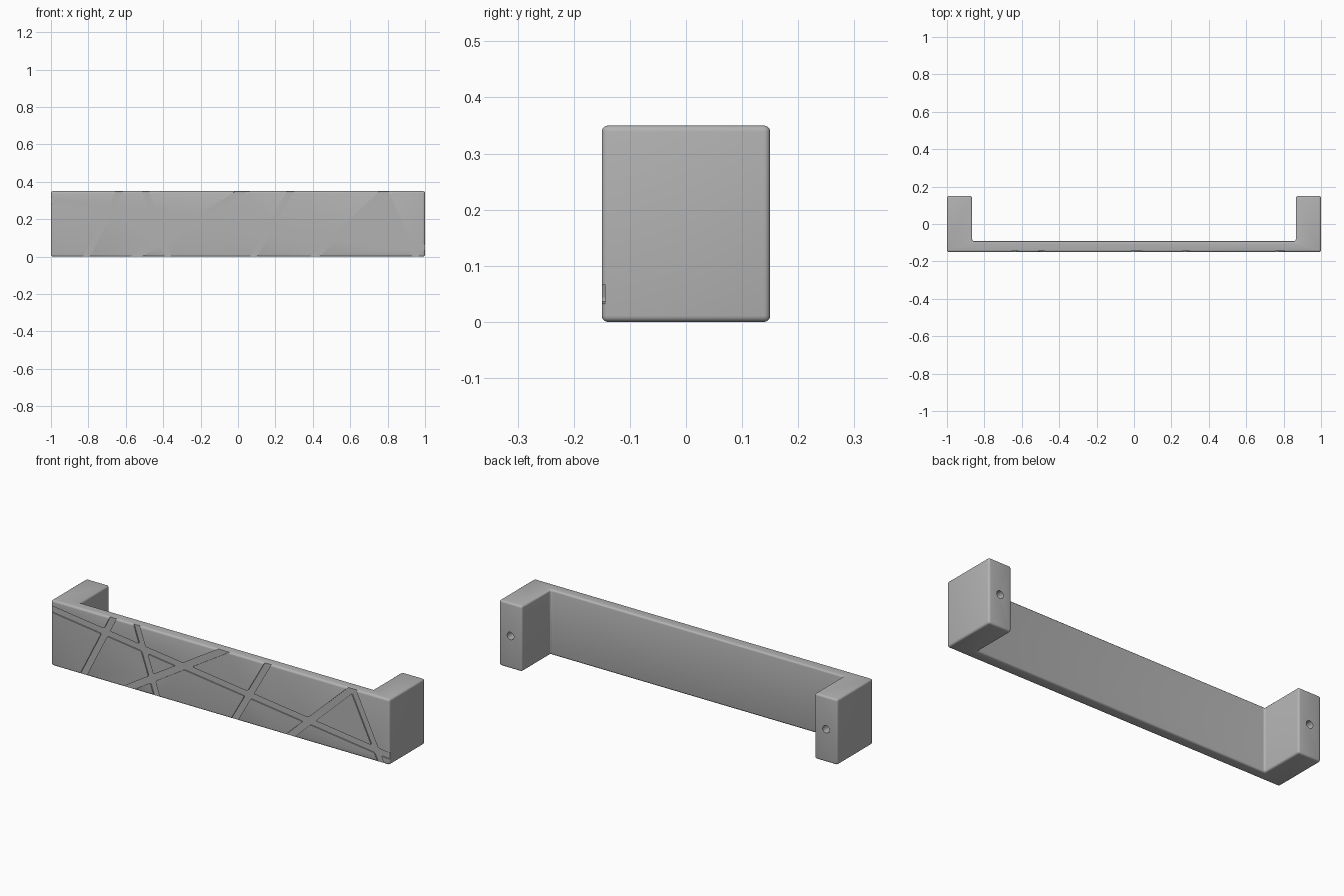
import bpy, bmesh, math
from mathutils import Vector, Matrix

cube = bpy.data.objects.get("Cube")
if cube:
    bpy.data.objects.remove(cube, do_unlink=True)

HEIGHT, FRONT, BACK, PLATE_BACK, LEG = 0.35, -0.15, 0.15, -0.092, 0.135
GROOVE_W, GROOVE_D = 0.034, 0.006

grey = bpy.data.materials.new("plain grey")
grey.use_nodes = True
grey.diffuse_color = (0.45, 0.45, 0.45, 1)
grey.node_tree.nodes["Principled BSDF"].inputs["Base Color"].default_value = (0.45, 0.45, 0.45, 1)


def add_object(name, bm):
    bmesh.ops.recalc_face_normals(bm, faces=bm.faces)
    mesh = bpy.data.meshes.new(name)
    bm.to_mesh(mesh)
    bm.free()
    mesh.materials.append(grey)
    obj = bpy.data.objects.new(name, mesh)
    bpy.context.collection.objects.link(obj)
    return obj


def prism(points, direction):
    """Extrude a closed outline along a direction."""
    bm = bmesh.new()
    face = bm.faces.new([bm.verts.new(p) for p in points])
    result = bmesh.ops.extrude_face_region(bm, geom=[face])
    verts = [v for v in result["geom"] if isinstance(v, bmesh.types.BMVert)]
    bmesh.ops.translate(bm, verts=verts, vec=direction)
    return bm


def boolean(obj, cutter, operation):
    mod = obj.modifiers.new(operation.lower(), 'BOOLEAN')
    mod.operation, mod.object, mod.solver = operation, cutter, 'EXACT'
    bpy.context.view_layer.objects.active = obj
    bpy.ops.object.modifier_apply(modifier=mod.name)
    bpy.data.objects.remove(cutter, do_unlink=True)


# U-shaped handle body with softened edges
half = [(1, FRONT), (1, BACK), (1 - LEG, BACK), (1 - LEG, PLATE_BACK)]
outline = half + [(-x, y) for x, y in reversed(half)]
bm = prism([(x, y, 0) for x, y in outline], (0, 0, HEIGHT))
bmesh.ops.bevel(bm, geom=bm.edges[:], offset=0.011, segments=4, profile=0.5, affect='EDGES')
body = add_object("handle_body", bm)


# Crossing bands of the front groove pattern
def band(start, end):
    a, b = Vector((start[0], 0, start[1])), Vector((end[0], 0, end[1]))
    along = (b - a).normalized()
    side = Vector((-along.z, 0, along.x)) * GROOVE_W / 2
    a, b = a - along * 0.1, b + along * 0.1
    a.y = b.y = FRONT - 0.05
    return add_object("groove_band", prism([a - side, b - side, b + side, a + side],
                                           (0, 0.05 + GROOVE_D, 0)))


grooves = band((-1, 0.302), (1, 0.049))
for bottom, top in [(-0.81, -0.634), (-0.375, -0.495), (-0.545, 0.02),
                    (0.083, 0.281), (0.41, 0.78), (0.95, 0.783)]:
    boolean(grooves, band((bottom, 0), (top, HEIGHT)), 'UNION')

# Round the corners where bands cross
bm = bmesh.new()
bm.from_mesh(grooves.data)
bmesh.ops.remove_doubles(bm, verts=bm.verts, dist=0.0005)
corners = [e for e in bm.edges
           if abs(e.verts[0].co.y - e.verts[1].co.y) > 0.05 and len(e.link_faces) == 2
           and not e.is_convex and e.calc_face_angle() > 0.2
           and min(f.calc_area() for f in e.link_faces) > 0.056 * 0.03]
bmesh.ops.bevel(bm, geom=corners, offset=0.009, segments=3, profile=0.5,
                affect='EDGES', clamp_overlap=True)
bm.to_mesh(grooves.data)
bm.free()
boolean(body, grooves, 'DIFFERENCE')

# Screw holes in the back of both legs
for side in (-1, 1):
    bm = bmesh.new()
    place = Matrix.Translation((side * (1 - LEG / 2), BACK, HEIGHT / 2)) @ Matrix.Rotation(math.pi / 2, 4, 'X')
    bmesh.ops.create_cone(bm, cap_ends=True, segments=32, radius1=0.02, radius2=0.02,
                          depth=0.24, matrix=place)
    boolean(body, add_object("screw_hole", bm), 'DIFFERENCE')

body.select_set(True)
bpy.context.view_layer.objects.active = body
bpy.ops.object.shade_smooth_by_angle(angle=math.radians(30))
